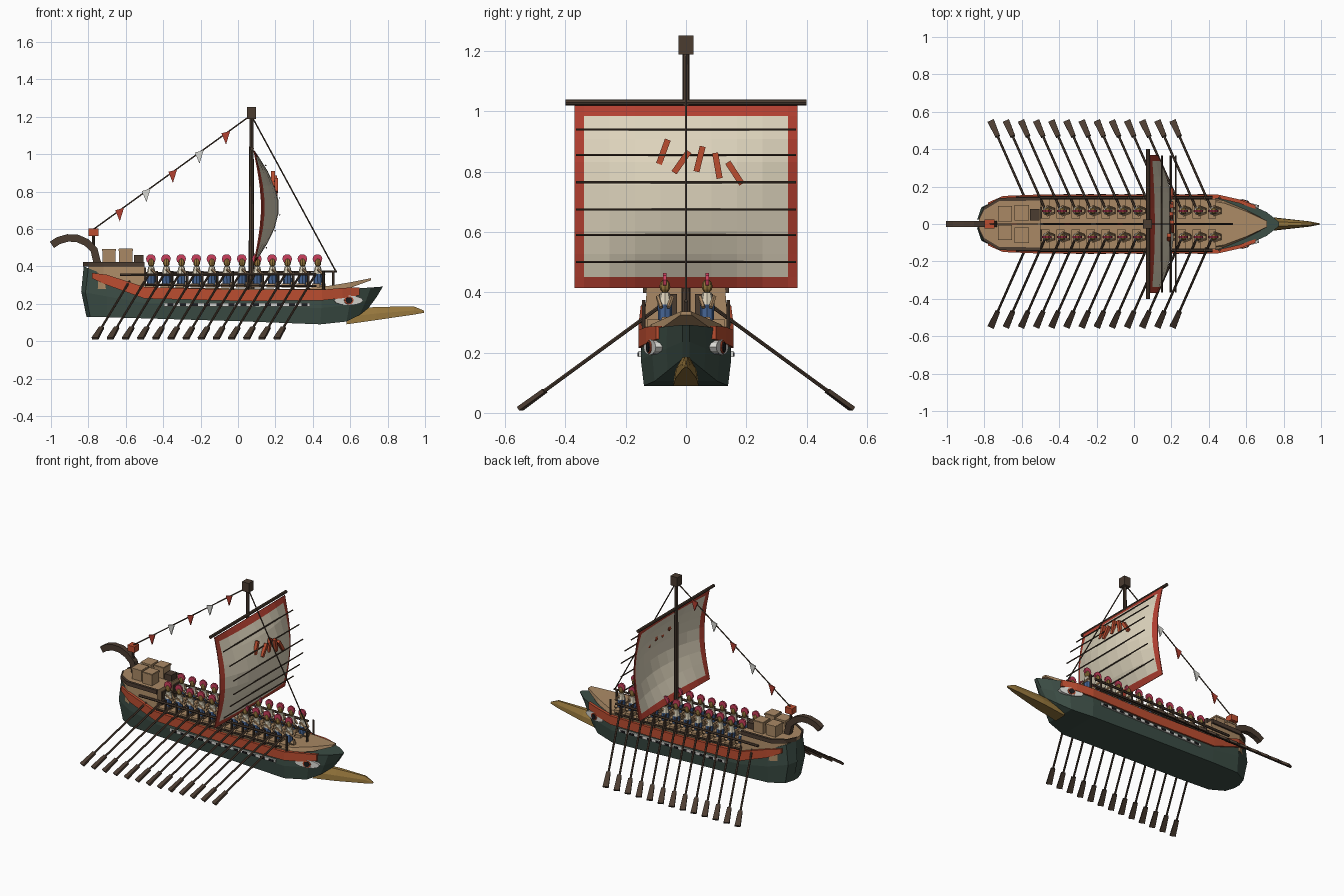
import bpy, bmesh, math
from mathutils import Vector, Matrix

if "Cube" in bpy.data.objects:
    bpy.data.objects.remove(bpy.data.objects["Cube"])


def mat(name, r, g, b):
    m = bpy.data.materials.new(name)
    m.diffuse_color = (r, g, b, 1)
    m.use_nodes = True
    m.node_tree.nodes["Principled BSDF"].inputs["Base Color"].default_value = m.diffuse_color
    return m


GREEN = mat("hull_green", .045, .075, .06)
RED = mat("red_paint", .5, .075, .03)
TAN = mat("deck_wood", .40, .25, .13)
DARK = mat("dark_wood", .07, .045, .03)
CLOTH = mat("sail_cloth", .72, .65, .5)
TRIM = mat("sail_trim", .45, .05, .03)
GOLD = mat("bronze", .30, .18, .045)
BLUE = mat("tunic_blue", .06, .13, .3)
CREST = mat("crest_red", .6, .05, .11)
WHITE = mat("white_paint", .7, .7, .66)
BLACK = mat("black_paint", .01, .01, .012)


def mesh(name, verts, faces, *mats):
    me = bpy.data.meshes.new(name)
    me.from_pydata([tuple(v) for v in verts], [], faces)
    bm = bmesh.new()
    bm.from_mesh(me)
    bmesh.ops.recalc_face_normals(bm, faces=bm.faces)
    bm.to_mesh(me)
    bm.free()
    for m in mats:
        me.materials.append(m)
    ob = bpy.data.objects.new(name, me)
    bpy.context.collection.objects.link(ob)
    return ob


def loft(name, rings, m):
    n = len(rings[0])
    faces = [(i * n + j, i * n + (j + 1) % n, (i + 1) * n + (j + 1) % n, (i + 1) * n + j)
             for i in range(len(rings) - 1) for j in range(n)]
    faces += [tuple(range(n)), tuple(range((len(rings) - 1) * n, len(rings) * n))]
    return mesh(name, [v for r in rings for v in r], faces, m)


def bar(name, a, b, w, h, m, w2=None):
    """Rectangular bar from a to b; w is the horizontal width, h the other."""
    a, b = Vector(a), Vector(b)
    d = (b - a).normalized()
    u = d.cross(Vector((0, 0, 1)))
    u = u.normalized() if u.length > .01 else Vector((0, 1, 0))
    v = u.cross(d)
    ring = lambda p, k: [p + u * (s * k / 2) + v * (t * h / 2) for s, t in ((-1, -1), (1, -1), (1, 1), (-1, 1))]
    return loft(name, [ring(a, w), ring(b, w2 or w)], m)


def rod(name, a, b, r, m, r2=None, n=8):
    a, b = Vector(a), Vector(b)
    q = (b - a).to_track_quat('Z', 'Y')
    ring = lambda p, k: [p + q @ Vector((k * math.cos(2 * math.pi * i / n), k * math.sin(2 * math.pi * i / n), 0))
                         for i in range(n)]
    return loft(name, [ring(a, r), ring(b, r if r2 is None else r2)], m)


def box(name, c, s, m):
    x, y, z = c
    return bar(name, (x - s[0] / 2, y, z), (x + s[0] / 2, y, z), s[1], s[2], m)


def ball(name, c, s, m, seg=8):
    bm = bmesh.new()
    bmesh.ops.create_uvsphere(bm, u_segments=seg, v_segments=6, radius=1,
                              matrix=Matrix.Translation(c) @ Matrix.Diagonal((*s, 1)))
    me = bpy.data.meshes.new(name)
    bm.to_mesh(me)
    bm.free()
    me.materials.append(m)
    bpy.context.collection.objects.link(bpy.data.objects.new(name, me))


# Hull: x top, x bottom, half width, z top, z bottom
HULL = [(-.825, -.81, .025, .40, .13), (-.80, -.79, .09, .39, .13), (-.70, -.70, .143, .35, .128),
        (-.50, -.50, .15, .285, .122), (0, 0, .15, .265, .107), (.45, .44, .15, .265, .09),
        (.61, .58, .112, .28, .105), (.71, .65, .065, .287, .14), (.775, .70, .012, .292, .18)]
rings = []
for xt, xb, w, zt, zb in HULL:
    xm, zm = (xt * .55 + xb * .45) - (.02 if xt < -.75 else 0), (zt + zb) / 2
    rings.append([(xb, -w * .93, zb), (xm, -w, zm), (xt, -w * .97, zt),
                  (xt, w * .97, zt), (xm, w, zm), (xb, w * .93, zb)])
loft("hull", rings, GREEN)

# Red side band: x, half width, z low, z high
BAND = [(-.78, .115, .335, .365), (-.70, .15, .30, .355), (-.50, .158, .228, .29), (0, .158, .215, .275),
        (.45, .157, .218, .275), (.56, .132, .23, .285), (.65, .1, .245, .288)]
for s in (1, -1):
    loft("red_band", [[(x, s * w, lo), (x, s * w, hi), (x, s * (w - .02), hi), (x, s * (w - .02), lo)]
                      for x, w, lo, hi in BAND], RED)
    # Pale stripe with dark oar ports
    box("side_stripe", (-.005, s * .151, .195), (.78, .014, .02), WHITE)
    for i in range(12):
        box("oar_port", (-.36 + i * .065, s * .153, .194), (.032, .016, .013), BLACK)
    # Painted bow eye
    for nm, r, h, out, m in (("eye_white", .08, .026, .004, WHITE), ("eye_iris", .026, .022, .008, RED),
                             ("eye_pupil", .018, .017, .012, BLACK)):
        e0, e1 = Vector((.46, s * .143, .215)), Vector((.70, s * .079, .215))
        d = (e1 - e0).normalized()
        nrm = Vector((-d.y, d.x, 0)) * s
        c = Vector((.59, s * .113, .218)) + nrm * out
        ring = [c + d * (r * math.cos(k * math.pi / 6)) + Vector((0, 0, h * math.sin(k * math.pi / 6)))
                for k in range(12)]
        loft(nm, [[p - nrm * .02 for p in ring], [p + nrm * .004 for p in ring]], m)

# Decks
loft("main_deck", [[(x, -w, z), (x, w, z), (x, w, z + .02), (x, -w, z + .02)]
                   for x, w, z in ((-.5, .14, .268), (.40, .14, .258), (.47, .13, .258))], TAN)
loft("bow_deck", [[(x, -w, lo), (x, w, lo), (x, w * .9, hi), (x, -w * .9, hi)] for x, w, lo, hi in
                  ((.38, .14, .265, .285), (.48, .125, .27, .295), (.60, .075, .285, .315), (.71, .018, .325, .337))], TAN)
PLAN = [(-.83, .02), (-.80, .08), (-.72, .128), (-.50, .13)]
loft("stern_house", [[(x, -w * 1.08, .28), (x, w * 1.08, .28), (x, w, .41), (x, -w, .41)] for x, w in PLAN[1:]], TAN)
loft("stern_deck", [[(x, -w, .40), (x, w, .40), (x, w, .42), (x, -w, .42)] for x, w in PLAN], TAN)
for s in (1, -1):
    loft("stern_rim", [[(x, s * (w + .012), .398), (x, s * (w + .012), .424), (x, s * (w - .005), .424),
                        (x, s * (w - .005), .398)] for x, w in PLAN], DARK)
    box("stern_door", (-.5, s * .06, .345), (.015, .06, .1), DARK)

# Cargo
for i, (x, y) in enumerate(((-.69, .055), (-.60, .06), (-.69, -.045), (-.60, -.06))):
    box("cargo_box", (x, y, .456), (.07, .075, .075 + .006 * (i % 2)), TAN)
    box("cargo_lid", (x, y, .488), (.076, .081, .01), TAN)
box("cargo_box_low", (-.53, .05, .44), (.05, .06, .04), DARK)

# Stern curl and lantern
CURL = [(-.995, .515), (-.96, .538), (-.91, .552), (-.86, .55), (-.81, .528), (-.77, .49), (-.75, .41)]
cr = []
for i, (x, z) in enumerate(CURL):
    p, q = CURL[max(i - 1, 0)], CURL[min(i + 1, len(CURL) - 1)]
    t = Vector((q[0] - p[0], 0, q[1] - p[1])).normalized()
    nx, nz = -t.z * .02, t.x * .02
    cr.append([(x + nx, -.017, z + nz), (x + nx, .017, z + nz), (x - nx, .017, z - nz), (x - nx, -.017, z - nz)])
loft("stern_curl", cr, DARK)
rod("lantern_post", (-.772, 0, .48), (-.772, 0, .57), .008, DARK)
box("lantern", (-.772, 0, .583), (.052, .05, .04), RED)

# Bronze ram
loft("ram", [[(x, -w, lo), (x, w, lo), (x, w * .9, (lo + hi) / 2), (x, w * .35, hi), (x, -w * .35, hi), (x, -w * .9, (lo + hi) / 2)]
             for x, w, lo, hi in ((.58, .042, .09, .17), (.74, .036, .113, .183), (.94, .014, .142, .186), (.995, .003, .152, .163))], GOLD)

# Mast, yard and stays
rod("mast", (.072, 0, .26), (.072, 0, 1.2), .016, DARK, .011)
box("mast_top", (.072, 0, 1.22), (.05, .05, .062), DARK)
rod("yard", (.075, -.4, 1.03), (.075, .4, 1.03), .01, DARK)
rod("back_stay", (-.77, 0, .60), (.072, 0, 1.21), .004, DARK, n=5)
rod("fore_stay", (.075, 0, 1.20), (.525, 0, .37), .004, DARK, n=5)
rod("centre_beam", (-.5, 0, .365), (.53, 0, .372), .006, DARK, n=6)
rod("beam_post", (.51, 0, .29), (.51, 0, .372), .007, DARK, n=6)

# Pennants along the back stay
for i in range(5):
    x = -.632 + i * .142
    z = .60 + (x + .77) * .7245
    loft("pennant", [[(x - .024, y, z + .0), (x + .022, y, z + .012), (x, y, z - .06)] for y in (-.004, .004)],
         WHITE if i % 2 else TRIM)


# Billowing sail with a red border
def sail_x(y, z):
    b = math.sin(math.pi * min(max((z - .415) / .605, 0), 1))
    return .088 + .04 * b + .09 * b * (1 - (y / .37) ** 2)


ys = [-.37] + [-.338 + .676 * i / 8 for i in range(9)] + [.37]
zs = [.415] + [.45 + .535 * i / 7 for i in range(8)] + [1.02]
ny, nz = len(ys), len(zs)
sail = mesh("sail", [(sail_x(y, z), y, z) for z in zs for y in ys],
            [(j * ny + i, j * ny + i + 1, (j + 1) * ny + i + 1, (j + 1) * ny + i)
             for j in range(nz - 1) for i in range(ny - 1)], CLOTH, TRIM)
for k, f in enumerate(sail.data.polygons):
    f.material_index = int(k % (ny - 1) in (0, ny - 2) or k // (ny - 1) in (0, nz - 2))
so = sail.modifiers.new("thickness", 'SOLIDIFY')
so.thickness = .006
for z in (.50, .59, .675, .765, .855, .94):
    x = sail_x(0, z) + .008
    rod("sail_batten", (x, -.365, z), (x, .365, z), .004, DARK, n=6)
for y, z, a in ((-.075, .866, 20), (-.015, .832, 35), (.045, .842, 14), (.104, .82, -10), (.162, .795, -33)):
    dy, dz = .043 * math.sin(math.radians(a)), .043 * math.cos(math.radians(a))
    x = sail_x(y, z) + .008
    bar("sail_slash", (x, y - dy, z - dz), (x, y + dy, z + dz), .02, .02, RED)

# Oars, benches, rails and rowers on both sides
for s in (1, -1):
    rod("side_rail", (-.63, s * .14, .355), (.42, s * .14, .358), .008, DARK, n=6)
    rod("low_rail", (-.5, s * .145, .30), (.42, s * .145, .295), .006, DARK, n=6)
    for i in range(13):
        x = -.765 + i * .081
        tip, hand = Vector((x, s * .55, .014)), Vector((x + .212, s * .07, .365))
        rod("oar_shaft", tip, hand, .0065, DARK, n=6)
        bar("oar_blade", tip, tip.lerp(hand, .17), .036, .014, DARK, .026)
        rx = x + .22
        if i == 0:
            continue
        box("bench", (rx - .01, s * .08, .298), (.045, .10, .022), TAN)
        rod("rail_post", (rx + .03, s * .14, .27), (rx + .03, s * .14, .375), .007, DARK, n=6)
        # Rower
        px, py = rx, s * .07
        rod("rower_legs", (px, py, .30), (px + .04, py, .305), .016, TAN, n=6)
        rod("rower_tunic", (px, py, .30), (px - .002, py, .362), .023, BLUE, .024)
        rod("rower_chest", (px, py, .36), (px, py, .40), .025, CLOTH, .015)
        for k in (-.024, .024):
            rod("rower_arm", (px, py + k, .385), (px + .035, py + k * .5, .35), .007, TAN, n=5)
        ball("rower_head", (px, py, .42), (.018, .018, .023), GOLD)
        rod("helmet_crest", (px - .002, py - .006, .44), (px - .002, py + .006, .44), .026, CREST, n=10)
